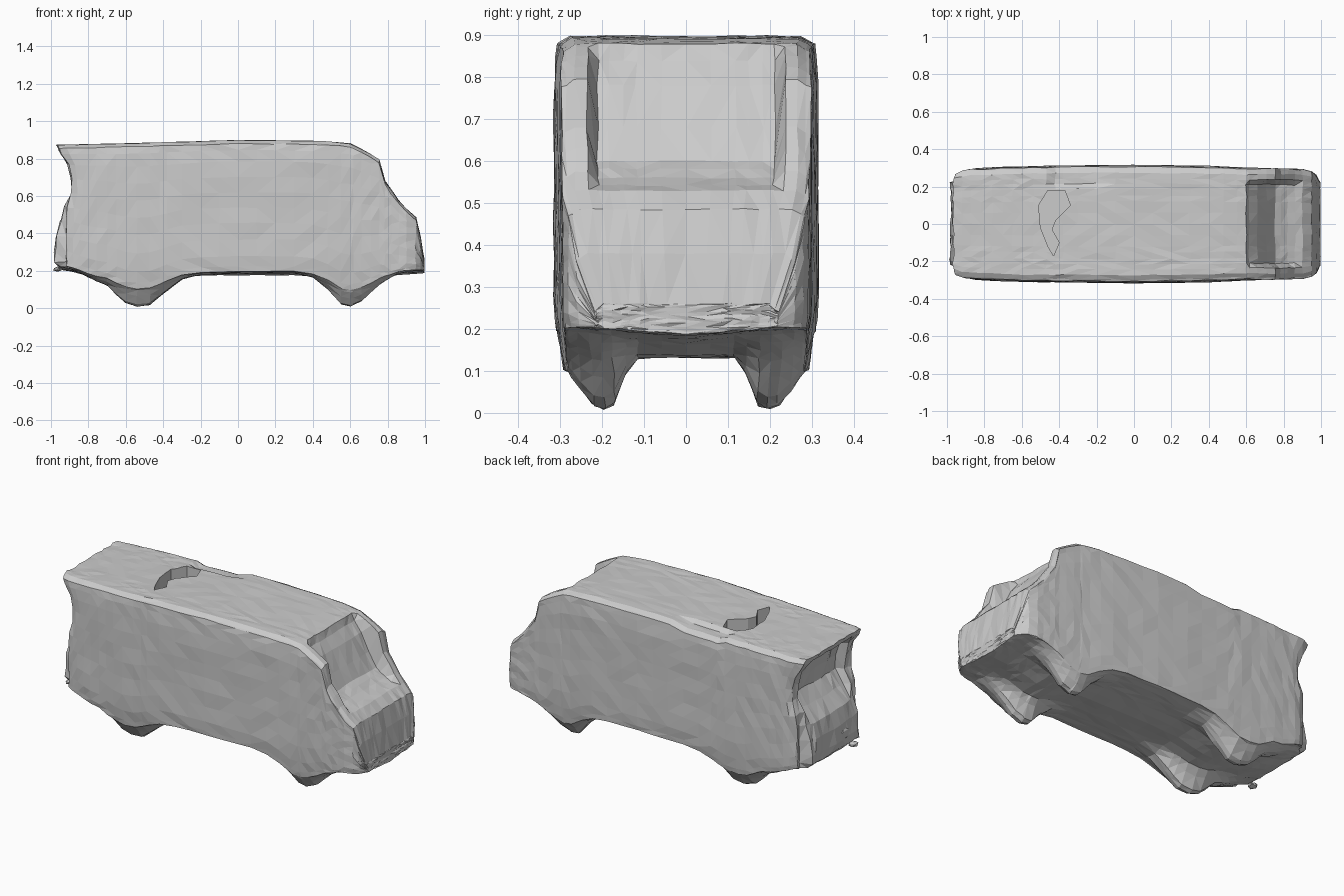
import bpy, bmesh, random

if "Cube" in bpy.data.objects:
    bpy.data.objects.remove(bpy.data.objects["Cube"])
random.seed(4)


def interp(pts, t):
    if t <= pts[0][0]:
        return pts[0][1]
    for (a, p), (b, q) in zip(pts, pts[1:]):
        if t <= b:
            return p + (q - p) * (t - a) / (b - a)
    return pts[-1][1]


# Side outlines (x, z) and plan half width (x, y)
ROOF = [(-.98, .872), (-.6, .88), (0, .898), (.45, .893), (.6, .88), (.7, .83),
        (.77, .785), (.785, .68), (.86, .575), (.9, .53), (.95, .485), (.975, .38), (.995, .26)]
GLASS = [(.59, .88), (.61, .845), (.66, .78), (.71, .68), (.755, .6), (.82, .56), (.9, .525)]
FLOOR = [(-.98, .225), (-.85, .2), (0, .195), (.85, .2), (.995, .205)]
WIDTH = [(-.98, .275), (-.92, .295), (-.6, .308), (0, .315), (.4, .31), (.6, .3),
         (.92, .292), (.97, .27), (.995, .22)]
# Wheel bulges along x and across y, as 0 to 1 depth
WHEEL_X = [(-.9, 0), (-.8, .18), (-.7, .4), (-.6, .9), (-.54, 1), (-.47, .95), (-.38, .55),
           (-.3, .2), (-.2, .05), (0, 0), (.3, 0), (.4, .15), (.48, .5), (.55, .95),
           (.6, 1), (.66, .85), (.76, .35), (.85, .05), (.9, 0)]
WHEEL_Y = [(0, .28), (.12, .3), (.15, .5), (.19, .95), (.22, 1), (.25, .93), (.28, .68), (.305, .5)]
# Rear outline (z, x)
REAR = [(.2, -.93), (.25, -.985), (.36, -.975), (.45, -.95), (.55, -.93), (.62, -.885),
        (.7, -.89), (.78, -.91), (.84, -.955), (.88, -.97)]

XS = [-.98, -.93, -.88, -.82, -.76, -.7, -.65, -.6, -.54, -.47, -.42, -.38, -.3, -.2, -.1, 0, .1, .2,
      .3, .4, .48, .55, .6, .615, .66, .71, .755, .785, .82, .86, .9, .95, .975, .995]
half = [.2, .4, .5, .62, .71, .8, .9, .97, 1]
YS = [-h for h in reversed(half)] + [0] + half
ZS = [0, .04, .12, .25, .38, .5, .62, .74, .86, .95, 1]
NX, NY, NZ = len(XS) - 1, len(YS) - 1, len(ZS) - 1


def shell_point(i, j, k):
    x, s, t = XS[i], YS[j], ZS[k]
    a = abs(s)
    y = s * interp(WIDTH, x)
    top = interp(ROOF, x)
    if .605 < x < .9 and a < .75:                      # sunken windscreen
        top = min(top, interp(GLASS, x))
    top -= .018 * max(0, (a - .9) / .1)                # soft roof edge
    if y > .2 and -.45 < x < -.1:                      # dented roof rail
        top -= .02
    base = interp(FLOOR, x) - .02 * (1 - a)
    low = base + (.008 - base) * interp(WHEEL_X, x) * interp(WHEEL_Y, abs(y))
    z = low + (top - low) * t
    y *= interp([(0, .9), (.08, .93), (.16, .97), (.25, 1), (.8, 1), (.9, .965)], z)
    if x < -.75:                                       # shape the torn rear end
        end = interp(REAR, z)
        if a > .85 and z < .8:
            end = max(end, -.915)
        if i == 0 and a < .75 and .5 < z < .82:
            end += .045
        x = -.75 + (x + .75) * (end + .75) / -.23
    r = .006 if i == 0 else .0035
    return (x + random.uniform(-r, r), y + random.uniform(-r, r) * .8,
            max(0, z + random.uniform(-r, r) * .6))


# Van body: surface grid of a box bent to the outlines
bm = bmesh.new()
cache = {}


def vert(*key):
    if key not in cache:
        cache[key] = bm.verts.new(shell_point(*key))
    return cache[key]


def side(n, m, place):
    for p in range(n):
        for q in range(m):
            bm.faces.new([vert(*place(p + u, q + v)) for u, v in ((0, 0), (1, 0), (1, 1), (0, 1))])


for e in (0, 1):
    side(NX, NY, lambda p, q: (p, q, e * NZ))
    side(NX, NZ, lambda p, q: (p, e * NY, q))
    side(NY, NZ, lambda p, q: (e * NX, p, q))
bmesh.ops.triangulate(bm, faces=bm.faces[:])
bmesh.ops.recalc_face_normals(bm, faces=bm.faces[:])


def make(name, b):
    me = bpy.data.meshes.new(name)
    b.to_mesh(me)
    b.free()
    ob = bpy.data.objects.new(name, me)
    bpy.context.collection.objects.link(ob)
    return ob


body = make("van_body", bm)

# Crescent hole in the roof
outline = [(-.46, .18), (-.37, .18), (-.34, .1), (-.42, .02), (-.44, -.03), (-.4, -.1),
           (-.43, -.17), (-.46, -.12), (-.5, -.02), (-.51, .1)]
bm = bmesh.new()
face = bm.faces.new([bm.verts.new((x, y, .8)) for x, y in outline])
ext = bmesh.ops.extrude_face_region(bm, geom=[face])
bmesh.ops.translate(bm, vec=(0, 0, .2), verts=[v for v in ext["geom"] if isinstance(v, bmesh.types.BMVert)])
bmesh.ops.recalc_face_normals(bm, faces=bm.faces[:])
cutter = make("roof_hole_cutter", bm)
cutter.hide_render = True
cutter.hide_viewport = False
mod = body.modifiers.new("roof_hole", "BOOLEAN")
mod.operation, mod.object, mod.solver = "DIFFERENCE", cutter, "EXACT"
bpy.context.view_layer.objects.active = body
bpy.ops.object.modifier_apply(modifier=mod.name)
bpy.data.objects.remove(cutter)


# Loose scraps at the rear
def scrap(name, loc, size):
    b = bmesh.new()
    bmesh.ops.create_icosphere(b, subdivisions=1, radius=1)
    for v in b.verts:
        v.co = [loc[n] + v.co[n] * size[n] * random.uniform(.8, 1.1) for n in range(3)]
    return make(name, b)


scrap("rear_chip", (-.965, -.19, .208), (.028, .035, .014))
scrap("rear_bumper_scrap", (-.965, -.1, .31), (.022, .07, .045))
